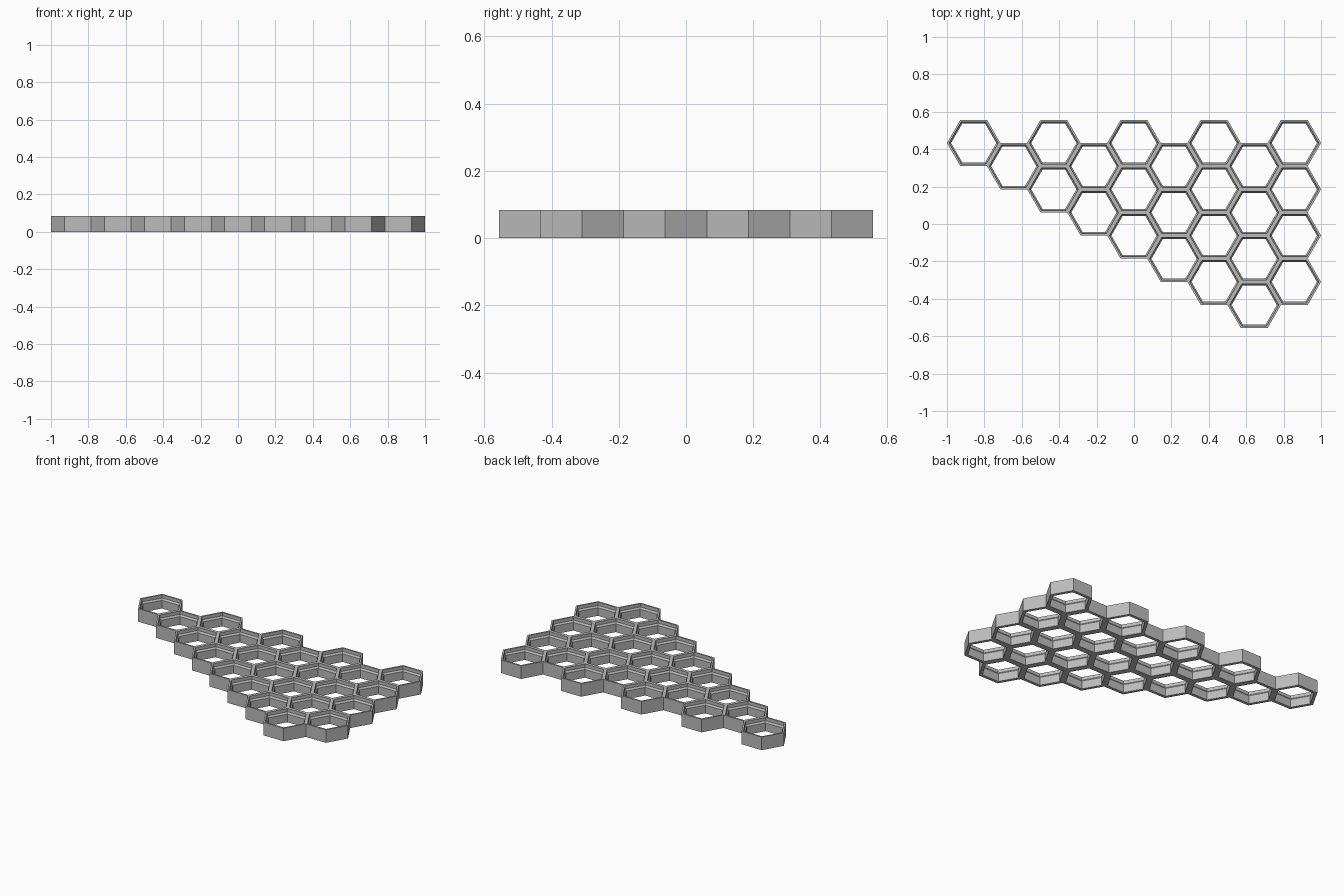
import bpy, bmesh
from math import cos, sin, sqrt, radians
from mathutils import Vector

cube = bpy.data.objects.get("Cube")
if cube:
    bpy.data.objects.remove(cube, do_unlink=True)

RADIUS = 1 / 7                      # cell centre to outer corner
APOTHEM = RADIUS * sqrt(3) / 2      # cell centre to outer flat
MM = APOTHEM / 11.8                 # design unit for wall sizes
ROWS = [1, 1, 2, 2, 3, 3, 4, 4, 4]  # cells per column, from -x to +x

# Wall section from outer foot, round the inside, to outer top: (inset, height)
SECTION = [(0, 0), (1.8, 0), (1.8, 5), (1.0, 6), (1.0, 8), (0, 8)]


def cell_centres():
    for col, count in enumerate(ROWS):
        for row in range(count):
            yield Vector(((col - 4) * 1.5 * RADIUS,
                          APOTHEM * (3.5 - col % 2 - 2 * row), 0))


def corner(centre, k, inset, height):
    r = RADIUS - inset * MM * 2 / sqrt(3)
    a = radians(60 * k)
    return centre + Vector((r * cos(a), r * sin(a), height * MM))


centres = list(cell_centres())
bm = bmesh.new()


def quad(centre, k, p, q):
    points = [corner(centre, k, *p), corner(centre, k + 1, *p),
              corner(centre, k + 1, *q), corner(centre, k, *q)]
    bm.faces.new([bm.verts.new(v) for v in points])


# Cell walls, with outer faces only where there is no neighbouring cell
for c in centres:
    for k in range(6):
        for p, q in zip(SECTION, SECTION[1:]):
            quad(c, k, q, p)
        a = radians(60 * k + 30)
        beside = c + Vector((cos(a), sin(a), 0)) * 2 * APOTHEM
        if not any((beside - other).length < 0.01 for other in centres):
            quad(c, k, SECTION[0], SECTION[-1])

bmesh.ops.remove_doubles(bm, verts=bm.verts, dist=0.0005)
bmesh.ops.recalc_face_normals(bm, faces=bm.faces)
mesh = bpy.data.meshes.new("honeycomb_panel")
bm.to_mesh(mesh)
bm.free()

# Plain grey plastic
grey = bpy.data.materials.new("grey")
grey.use_nodes = True
colour = (0.5, 0.5, 0.5, 1)
grey.diffuse_color = colour
grey.node_tree.nodes["Principled BSDF"].inputs["Base Color"].default_value = colour
mesh.materials.append(grey)

panel = bpy.data.objects.new("honeycomb_panel", mesh)
bpy.context.collection.objects.link(panel)
